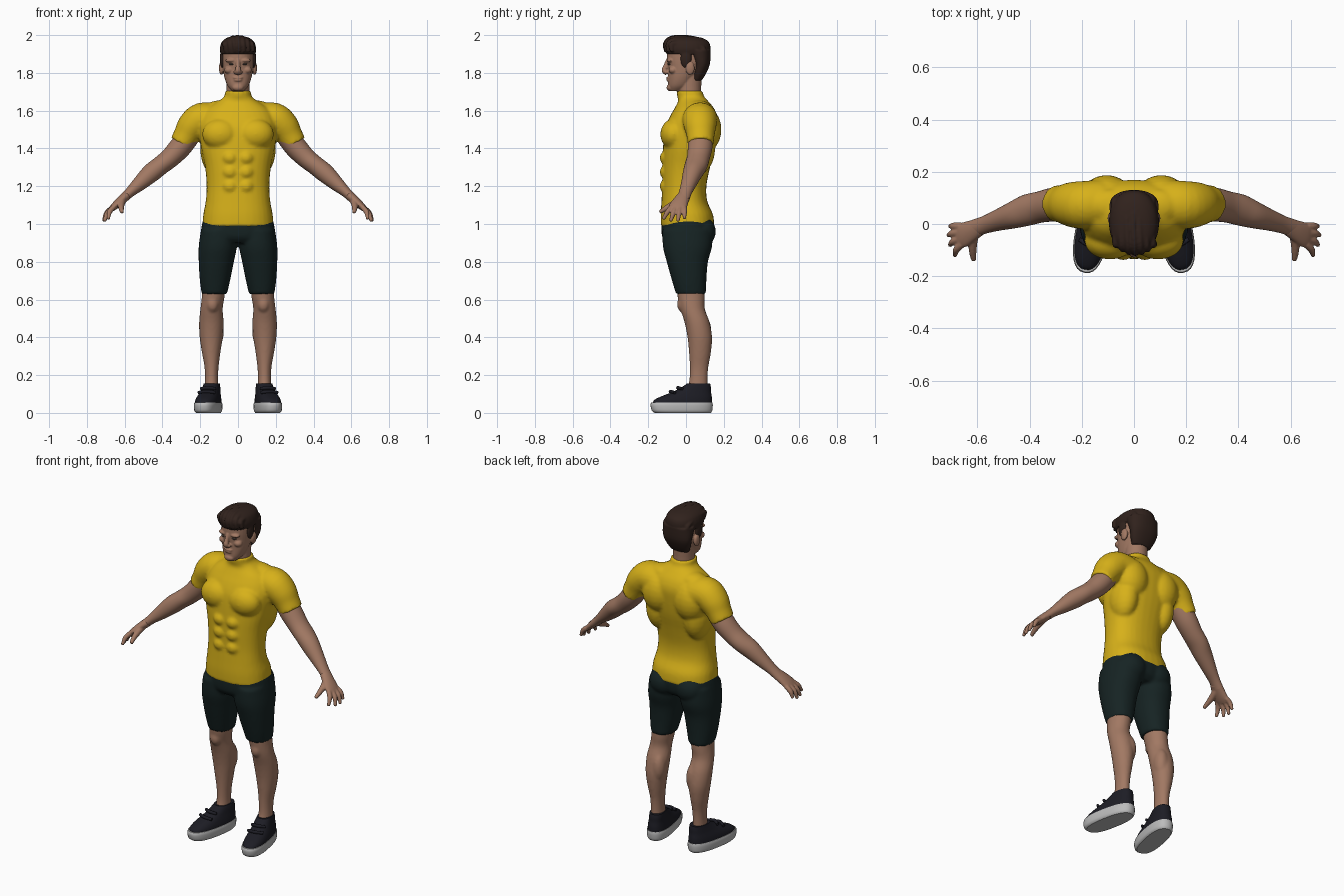
import bpy, bmesh
from math import sin, cos, pi, radians
from mathutils import Vector, Matrix

PAIR = (1, -1)
X, Y = Vector((1, 0, 0)), Vector((0, 1, 0))


def material(name, rgb):
    m = bpy.data.materials.new(name)
    m.diffuse_color = (*rgb, 1)
    return m


SKIN = material("skin", (0.36, 0.19, 0.125))
SHIRT = material("yellow_cloth", (0.68, 0.44, 0.01))
SHORTS = material("dark_cloth", (0.008, 0.017, 0.017))
HAIR = material("dark_hair", (0.03, 0.016, 0.012))
SHOE = material("shoe_fabric", (0.012, 0.012, 0.018))
SOLE = material("sole_rubber", (0.5, 0.5, 0.5))
EYE = material("eye", (0.08, 0.06, 0.05))


def spline(rows, k=4):
    """Catmull-Rom interpolation of tuples."""
    n, out = len(rows), []
    for i in range(n - 1):
        quad = (rows[max(i - 1, 0)], rows[i], rows[i + 1], rows[min(i + 2, n - 1)])
        for j in range(k):
            t = j / k
            out.append(tuple(
                b + 0.5 * t * (c - a + t * (2 * a - 5 * b + 4 * c - d + t * (3 * (b - c) + d - a)))
                for a, b, c, d in zip(*quad)))
    return out + [tuple(rows[-1])]


def skin_rings(bm, rings, s):
    loops = [[bm.verts.new((p.x * s, p.y, p.z)) for p in r] for r in rings]
    n = len(loops[0])
    for a, b in zip(loops, loops[1:]):
        for i in range(n):
            bm.faces.new((a[i], a[(i + 1) % n], b[(i + 1) % n], b[i]))
    bm.faces.new(loops[0])
    bm.faces.new(loops[-1])


def oval(ra, rb, p, n=32):
    f = lambda v: abs(v) ** (2 / p) * (1 if v > 0 else -1)
    return [(ra * f(cos(2 * pi * i / n)), rb * f(sin(2 * pi * i / n))) for i in range(n)]


def column(bm, rows, sides=(1,), p=2.2):
    """Stack of level ovals; rows are (x, z, half width, front y, back y)."""
    for s in sides:
        skin_rings(bm, [[Vector((x + a, (f + b) / 2 + c, z)) for a, c in oval(w, (b - f) / 2, p)]
                        for x, z, w, f, b in spline(rows)], s)


def tube(bm, rows, sides=(1,), side=Y):
    """Limb along a path; rows are (x, y, z, thickness, width along side)."""
    rows = spline(rows)
    pts = [Vector(r[:3]) for r in rows]
    rings = []
    for i, r in enumerate(rows):
        t = (pts[min(i + 1, len(pts) - 1)] - pts[max(i - 1, 0)]).normalized()
        a = t.cross(side).normalized()
        u = a.cross(t)
        rings.append([pts[i] + a * c + u * d for c, d in oval(r[3], r[4], 2)])
    for s in sides:
        skin_rings(bm, rings, s)


def ball(bm, c, r, sides=(1,)):
    for s in sides:
        bmesh.ops.create_uvsphere(bm, u_segments=24, v_segments=12, radius=1, matrix=Matrix.Translation(
            (c[0] * s, c[1], c[2])) @ Matrix.Diagonal((*r, 1)))


def finish(name, bm, mat, voxel=None, smooth=4):
    """Make an object; with a voxel size the parts are fused and smoothed."""
    bmesh.ops.recalc_face_normals(bm, faces=bm.faces)
    me = bpy.data.meshes.new(name)
    for f in bm.faces:
        f.smooth = len(f.verts) < 5
    bm.to_mesh(me)
    bm.free()
    me.materials.append(mat)
    ob = bpy.data.objects.new(name, me)
    bpy.context.collection.objects.link(ob)
    if voxel:
        r = ob.modifiers.new("fuse", 'REMESH')
        r.mode, r.voxel_size, r.use_smooth_shade = 'VOXEL', voxel, True
        m = ob.modifiers.new("soften", 'SMOOTH')
        m.factor, m.iterations = 0.5, smooth
    return ob


# Shirt: torso, shoulders with sleeves, chest, belly and back muscles
bm = bmesh.new()
column(bm, [(0, .985, .189, -.133, .15), (0, 1.05, .184, -.134, .143), (0, 1.12, .171, -.13, .113),
            (0, 1.2, .166, -.126, .108), (0, 1.3, .174, -.126, .127), (0, 1.4, .195, -.122, .152),
            (0, 1.5, .205, -.112, .166), (0, 1.56, .195, -.09, .168), (0, 1.61, .165, -.062, .15),
            (0, 1.65, .105, -.042, .118), (0, 1.675, .073, -.046, .096), (0, 1.705, .069, -.05, .088)], p=2.3)
tube(bm, [(.12, .08, 1.55, .085, .09), (.19, .073, 1.555, .088, .092), (.24, .075, 1.518, .082, .086),
          (.272, .077, 1.47, .07, .074), (.3, .078, 1.425, .063, .069)], PAIR)
ball(bm, (.092, -.065, 1.475), (.098, .071, .082), PAIR)      # chest
ball(bm, (.105, .1, 1.5), (.1, .088, .12), PAIR)              # shoulder blades
ball(bm, (.125, .06, 1.4), (.075, .095, .14), PAIR)           # flanks
ball(bm, (.09, .07, 1.61), (.09, .065, .045), PAIR)           # neck slope
for z in (1.2, 1.275, 1.35):
    ball(bm, (.042, -.105, z), (.04, .034, .038), PAIR)       # belly
finish("shirt", bm, SHIRT, .009, 4)

# Shorts
bm = bmesh.new()
column(bm, [(0, 1.03, .183, -.128, .142), (0, .98, .194, -.131, .148), (0, .93, .195, -.125, .14),
            (0, .9, .15, -.10, .11)], p=2.3)
column(bm, [(.1, .97, .096, -.125, .14), (.107, .88, .101, -.122, .138), (.115, .8, .093, -.102, .116),
            (.122, .7, .08, -.074, .108), (.125, .63, .067, -.053, .106)], PAIR)
ball(bm, (.085, .085, .96), (.085, .073, .08), PAIR)
finish("shorts", bm, SHORTS, .009, 3)

for word, s in (("left", 1), ("right", -1)):
    # Arm
    bm = bmesh.new()
    tube(bm, [(.25, .077, 1.478, .057, .064), (.305, .075, 1.408, .059, .065), (.36, .065, 1.35, .053, .06),
              (.41, .053, 1.31, .05, .06), (.46, .035, 1.27, .05, .052), (.52, .015, 1.215, .039, .041),
              (.572, -.003, 1.168, .027, .034), (.61, -.016, 1.132, .024, .034)], (s,))
    finish(word + "_arm", bm, SKIN)

    # Hand: palm, four fingers, thumb
    bm = bmesh.new()
    tube(bm, [(.59, -.01, 1.15, .025, .034), (.625, -.028, 1.12, .023, .042), (.655, -.042, 1.093, .019, .048),
              (.675, -.048, 1.075, .013, .044)], (s,))
    for b, t in (((.665, -.008, 1.085), (.703, -.008, 1.035)), ((.67, -.032, 1.082), (.71, -.042, 1.022)),
                 ((.668, -.057, 1.082), (.704, -.079, 1.022)), ((.66, -.078, 1.088), (.686, -.117, 1.032))):
        mid = [(p + q) / 2 + o for p, q, o in zip(b, t, (.007, 0, .004))]
        tube(bm, [(*b, .014, .014), (*mid, .0135, .0135), (*t, .009, .009)], (s,))
        ball(bm, (t[0] * s, t[1], t[2]), (.01, .01, .01))
    tube(bm, [(.612, -.03, 1.125, .021, .02), (.618, -.075, 1.1, .018, .017), (.618, -.108, 1.082, .014, .014),
              (.614, -.14, 1.062, .009, .01)], (s,), X)
    finish(word + "_hand", bm, SKIN, .0045, 3)

    # Lower leg with kneecap and calf
    bm = bmesh.new()
    column(bm, [(.126, .68, .062, -.05, .098), (.132, .61, .06, -.044, .1), (.14, .55, .059, -.03, .1),
                (.141, .48, .065, -.008, .125), (.142, .4, .061, .008, .138), (.142, .32, .049, .016, .132),
                (.14, .24, .037, .02, .118), (.14, .17, .035, .017, .114), (.14, .1, .04, 0, .115)], (s,), 2)
    ball(bm, (.135 * s, -.012, .575), (.034, .036, .045))
    ball(bm, (.115 * s, .09, .43), (.04, .045, .085))
    finish(word + "_lower_leg", bm, SKIN, .008, 4)

    # Shoe upper and sole, toes turned out
    turn = Matrix.Translation((.14 * s, .06, 0)) @ Matrix.Rotation(radians(11 * s), 4, 'Z') \
        @ Matrix.Translation((-.14 * s, -.06, 0))
    upper, sole = bmesh.new(), bmesh.new()
    column(upper, [(.142, .04, .062, -.183, .137), (.142, .065, .06, -.175, .138), (.142, .085, .056, -.14, .137),
                   (.141, .11, .049, -.075, .133), (.14, .135, .044, -.025, .132), (.14, .155, .04, .005, .128)],
           (s,), 2.5)
    tube(upper, [(.1, -.03, .128, .008, .008), (.14, -.045, .133, .009, .009), (.18, -.03, .128, .008, .008)], (s,))
    tube(upper, [(.095, -.07, .108, .008, .008), (.14, -.085, .113, .009, .009), (.185, -.07, .108, .008, .008)], (s,))
    column(sole, [(.142, 0, .056, -.17, .132), (.142, .012, .064, -.185, .139), (.142, .04, .066, -.192, .142),
                  (.142, .056, .063, -.188, .14)], (s,), 2.5)
    for b, part, mat in ((upper, "shoe", SHOE), (sole, "sole", SOLE)):
        bmesh.ops.transform(b, matrix=turn, verts=b.verts)
        finish(f"{word}_{part}", b, mat)

# Head: neck, skull, jaw, nose, brows, cheeks, lips and ears
bm = bmesh.new()
column(bm, [(0, 1.62, .064, -.036, .085), (0, 1.7, .06, -.042, .08), (0, 1.8, .062, -.04, .085)], p=2)
column(bm, [(0, 1.703, .03, -.086, -.02), (0, 1.73, .054, -.094, .02), (0, 1.77, .07, -.094, .05),
            (0, 1.82, .08, -.095, .09), (0, 1.88, .084, -.101, .112), (0, 1.94, .078, -.094, .105),
            (0, 1.97, .045, -.06, .07)])
tube(bm, [(0, -.094, 1.868, .012, .011), (0, -.107, 1.835, .013, .012), (0, -.116, 1.812, .013, .016),
          (0, -.1, 1.797, .012, .02)], (1,), X)
ball(bm, (.036, -.084, 1.866), (.032, .019, .011), PAIR)
ball(bm, (.048, -.068, 1.815), (.025, .024, .02), PAIR)
ball(bm, (.014, -.105, 1.804), (.011, .012, .009), PAIR)
ball(bm, (0, -.083, 1.722), (.03, .02, .019))
ball(bm, (0, -.093, 1.774), (.026, .012, .006))
ball(bm, (0, -.092, 1.761), (.023, .012, .007))
ball(bm, (.088, .022, 1.825), (.013, .024, .036), PAIR)
finish("head", bm, SKIN, .0042, 3)

# Eyes
bm = bmesh.new()
ball(bm, (.034, -.084, 1.846), (.014, .014, .006), PAIR)
finish("eyes", bm, EYE)

# Hair: swept crown, back of head, sideburns and locks
bm = bmesh.new()
column(bm, [(0, 1.9, .092, -.104, .122), (0, 1.93, .096, -.113, .13), (0, 1.965, .085, -.11, .12),
            (0, 1.985, .06, -.09, .085), (0, 1.994, .03, -.06, .04)])
column(bm, [(0, 1.76, .058, .03, .084), (0, 1.8, .077, .034, .108), (0, 1.85, .09, .035, .127),
            (0, 1.92, .095, .0, .131)])
ball(bm, (.082, 0, 1.875), (.014, .03, .05), PAIR)
for i in range(-3, 4):
    x = i * .024
    d = 6 * x * x
    tube(bm, [(x + .008, -.106 + d, 1.912, .009, .01), (x + .004, -.108 + d, 1.955 - d / 2, .014, .012),
              (x, -.07, 1.985 - d, .014, .012), (x - .004, .02, 1.985 - d, .014, .012),
              (x - .002, .09, 1.96 - d, .014, .012), (x, .118 - d, 1.9, .012, .012)], (1,), X)
finish("hair", bm, HAIR, .005, 2)
